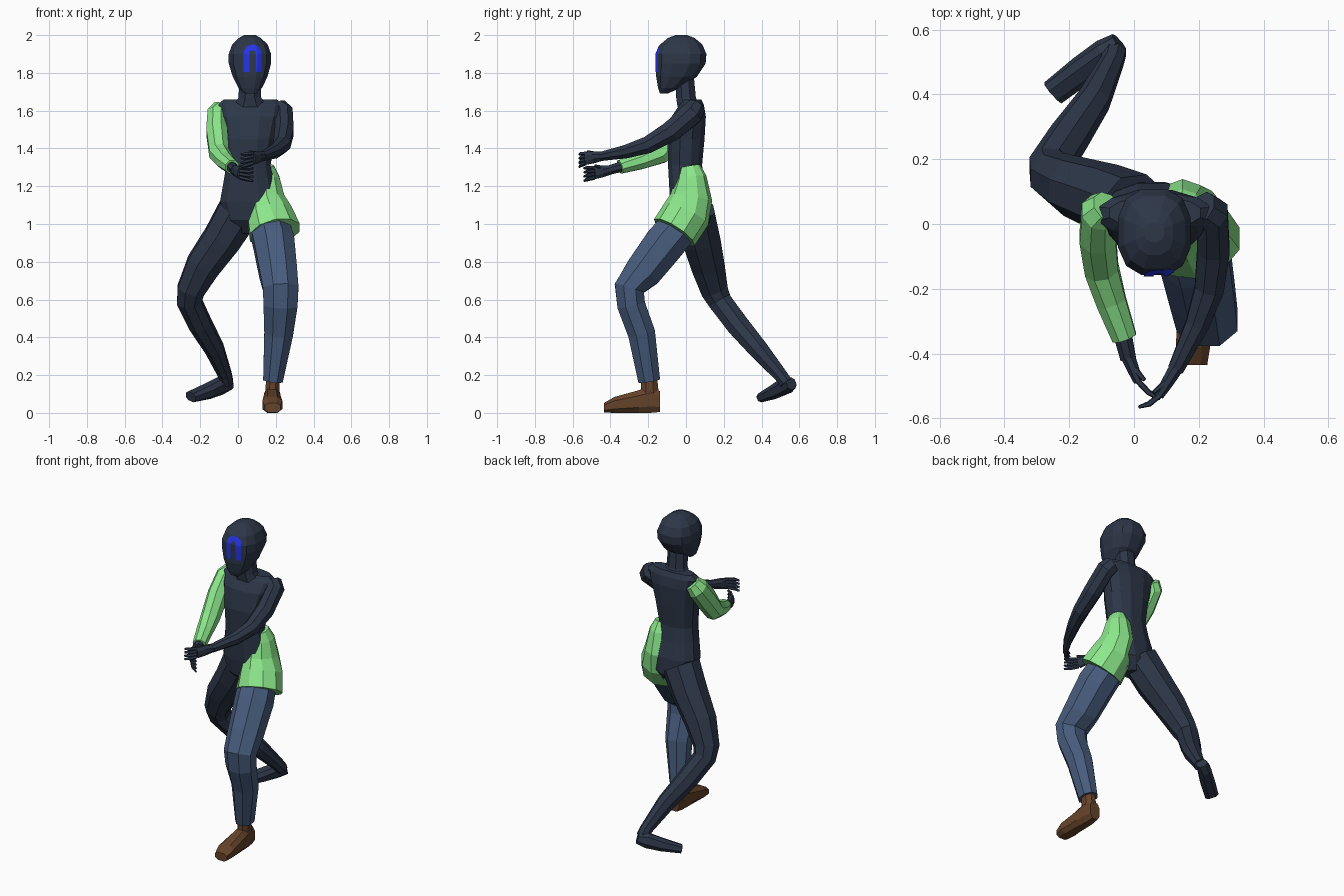
import bpy, math
from mathutils import Vector
from mathutils.bvhtree import BVHTree


def material(name, rgb):
    m = bpy.data.materials.new(name)
    m.diffuse_color = (*rgb, 1)
    return m


DARK = material("dark navy", (0.026, 0.038, 0.065))
GREEN = material("light green", (0.279, 0.855, 0.279))
DENIM = material("denim blue", (0.063, 0.107, 0.205))
BROWN = material("brown leather", (0.130, 0.056, 0.023))
BLUE = material("bright blue", (0.018, 0.035, 0.80))
X, Z = Vector((1, 0, 0)), Vector((0, 0, 1))


def make(name, verts, faces, mat):
    me = bpy.data.meshes.new(name)
    me.from_pydata(verts, [], faces)
    me.materials.append(mat)
    ob = bpy.data.objects.new(name, me)
    bpy.context.collection.objects.link(ob)
    return ob


def loft(name, mat, rings, side=X, n=8, axis=None, p=1.0):
    """Loft rings (x, y, z, half size along side, half size across)."""
    cen = [Vector(r[:3]) for r in rings]
    unit = []
    for k in range(n):
        a = 2 * math.pi * (k + 0.5) / n
        c, s = math.cos(a), math.sin(a)
        unit.append((math.copysign(abs(c) ** p, c), math.copysign(abs(s) ** p, s)))
    mu, mv = max(u for u, _ in unit), max(v for _, v in unit)
    verts, faces = [], []
    for i, r in enumerate(rings):
        if axis:
            t = Vector(axis).normalized()
        else:
            t = Vector()
            if i:
                t += (cen[i] - cen[i - 1]).normalized()
            if i < len(rings) - 1:
                t += (cen[i + 1] - cen[i]).normalized()
            t.normalize()
        u = (side - t * side.dot(t)).normalized()
        v = t.cross(u)
        verts += [cen[i] + u * (a / mu * r[3]) + v * (b / mv * r[4]) for a, b in unit]
    for i in range(len(rings) - 1):
        for k in range(n):
            a, b = i * n + k, i * n + (k + 1) % n
            faces.append((a, b, b + n, a + n))
    last = (len(rings) - 1) * n
    faces.append(tuple(reversed(range(n))))
    faces.append(tuple(range(last, last + n)))
    return make(name, verts, faces, mat)


# torso and neck
loft("torso", DARK, [
    (0.04, 0.04, 0.95, 0.05, 0.05), (0.055, 0.03, 1.02, 0.12, 0.10),
    (0.06, 0.02, 1.12, 0.155, 0.105), (0.058, 0.005, 1.22, 0.135, 0.095),
    (0.055, -0.005, 1.31, 0.117, 0.09), (0.06, 0.0, 1.45, 0.135, 0.098),
    (0.065, 0.015, 1.57, 0.16, 0.09), (0.065, 0.03, 1.63, 0.175, 0.065),
    (0.065, 0.035, 1.66, 0.14, 0.045)], n=12, axis=Z, p=0.85)
loft("neck", DARK, [
    (0.063, 0.015, 1.62, 0.09, 0.06), (0.063, 0.0, 1.67, 0.06, 0.052),
    (0.063, -0.01, 1.80, 0.055, 0.05)], axis=Z)

# head
head = loft("head", DARK, [
    (0.066, -0.118, 1.69, 0.03, 0.02), (0.065, -0.09, 1.72, 0.062, 0.058),
    (0.064, -0.05, 1.78, 0.092, 0.108), (0.063, -0.027, 1.85, 0.112, 0.131),
    (0.063, -0.025, 1.90, 0.112, 0.133), (0.063, -0.025, 1.95, 0.094, 0.112),
    (0.063, -0.025, 1.985, 0.058, 0.07), (0.063, -0.025, 2.0, 0.03, 0.03)],
    n=12, axis=Z, p=0.8)

# arch-shaped plate laid on the face
tree = BVHTree.FromPolygons([v.co for v in head.data.vertices],
                            [tuple(f.vertices) for f in head.data.polygons])
path = [(1, 0, 1.805 + 0.0125 * i) for i in range(8)]
path += [(math.cos(math.pi * i / 10), math.sin(math.pi * i / 10), 1.903) for i in range(11)]
path += [(-1, 0, 1.805 + 0.0125 * i) for i in reversed(range(8))]
pts, quads = [], []
for c, s, z in path:
    for r in (0.017, 0.025, 0.033, 0.047):
        x, h = 0.077 + c * r, z + s * r
        hit = tree.ray_cast(Vector((x, -1, h)), Vector((0, 1, 0)))[0]
        pts.append((x, hit.y - 0.004, h))
for i in range(len(path) - 1):
    for k in range(3):
        a = i * 4 + k
        quads.append((a, a + 4, a + 5, a + 1))
make("face_mark", pts, quads, BLUE)

# bare rear leg and foot
loft("rear_leg", DARK, [
    (0.0, 0.05, 1.06, 0.11, 0.10), (-0.085, 0.08, 0.92, 0.10, 0.10),
    (-0.185, 0.115, 0.78, 0.09, 0.088), (-0.25, 0.15, 0.65, 0.072, 0.072),
    (-0.258, 0.18, 0.59, 0.065, 0.062), (-0.20, 0.27, 0.47, 0.06, 0.06),
    (-0.125, 0.38, 0.34, 0.05, 0.052), (-0.068, 0.50, 0.20, 0.035, 0.036),
    (-0.06, 0.53, 0.16, 0.035, 0.035)])
loft("rear_foot", DARK, [
    (-0.045, 0.558, 0.155, 0.032, 0.03), (-0.09, 0.53, 0.145, 0.038, 0.045),
    (-0.16, 0.475, 0.115, 0.042, 0.038), (-0.25, 0.405, 0.085, 0.04, 0.025)],
    axis=(-0.185, -0.145, -0.06), p=0.8)

# trouser leg, boot and half skirt
loft("trouser_leg", DENIM, [
    (0.15, 0.01, 1.04, 0.10, 0.10), (0.19, -0.11, 0.90, 0.108, 0.108),
    (0.212, -0.225, 0.75, 0.10, 0.098), (0.226, -0.30, 0.66, 0.094, 0.08),
    (0.225, -0.29, 0.57, 0.09, 0.074), (0.215, -0.235, 0.42, 0.076, 0.072),
    (0.185, -0.195, 0.17, 0.052, 0.058)])
loft("boot_ankle", BROWN, [(0.185, -0.195, 0.19, 0.035, 0.042),
                           (0.18, -0.19, 0.06, 0.04, 0.05)], axis=-Z)
loft("boot_foot", BROWN, [
    (0.182, -0.138, 0.06, 0.035, 0.055), (0.181, -0.19, 0.07, 0.042, 0.07),
    (0.181, -0.25, 0.06, 0.045, 0.06), (0.182, -0.38, 0.042, 0.053, 0.042),
    (0.184, -0.435, 0.027, 0.042, 0.025)], axis=(0, -1, 0), p=0.75)
loft("half_skirt", GREEN, [
    (0.145, 0.02, 1.305, 0.045, 0.055), (0.15, 0.03, 1.25, 0.068, 0.078),
    (0.15, 0.028, 1.14, 0.095, 0.112), (0.168, 0.0, 1.05, 0.12, 0.13),
    (0.195, -0.062, 0.955, 0.135, 0.128)], n=10)

# arms
loft("sleeve", GREEN, [
    (-0.085, 0.055, 1.615, 0.045, 0.045), (-0.11, 0.035, 1.58, 0.053, 0.062),
    (-0.112, -0.04, 1.49, 0.056, 0.065), (-0.10, -0.14, 1.375, 0.052, 0.058),
    (-0.07, -0.24, 1.335, 0.046, 0.045), (-0.03, -0.35, 1.302, 0.038, 0.036)])
loft("sleeved_forearm", DARK, [(-0.04, -0.32, 1.31, 0.029, 0.029),
                               (-0.018, -0.415, 1.283, 0.024, 0.024)])
loft("bare_arm", DARK, [
    (0.21, 0.05, 1.615, 0.05, 0.05), (0.242, 0.03, 1.585, 0.05, 0.06),
    (0.245, -0.08, 1.49, 0.05, 0.055), (0.232, -0.20, 1.42, 0.045, 0.045),
    (0.195, -0.31, 1.385, 0.036, 0.036), (0.128, -0.45, 1.358, 0.024, 0.024)])


# hands: flat palm, four fingers and a thumb
def hand(name, wrist, knuckle, tip):
    w, k, t = Vector(wrist), Vector(knuckle), Vector(tip)
    loft(name + "_palm", DARK, [(*w, 0.024, 0.022), (*w.lerp(k, 0.5), 0.031, 0.019),
                                (*k, 0.034, 0.014)], side=Z)
    for i in range(4):
        a = k + Z * (0.026 - 0.0175 * i)
        b = t + Z * (0.034 - 0.0225 * i)
        mid = a.lerp(b, 0.5) + Vector((0, -0.008, 0))
        loft(f"{name}_finger_{i + 1}", DARK, [(*a, 0.009, 0.009), (*mid, 0.009, 0.009),
                                              (*b, 0.005, 0.005)], side=Z, n=5)
    a = w.lerp(k, 0.4) + Z * 0.015
    b = k.lerp(t, 0.3) + Vector((0, 0.02, 0.04))
    loft(name + "_thumb", DARK, [(*a, 0.012, 0.012), (*b, 0.006, 0.006)], side=Z, n=5)


hand("sleeved_hand", (-0.02, -0.405, 1.285), (0.012, -0.485, 1.272), (0.08, -0.54, 1.262))
hand("bare_hand", (0.13, -0.445, 1.36), (0.078, -0.53, 1.348), (0.015, -0.565, 1.335))
